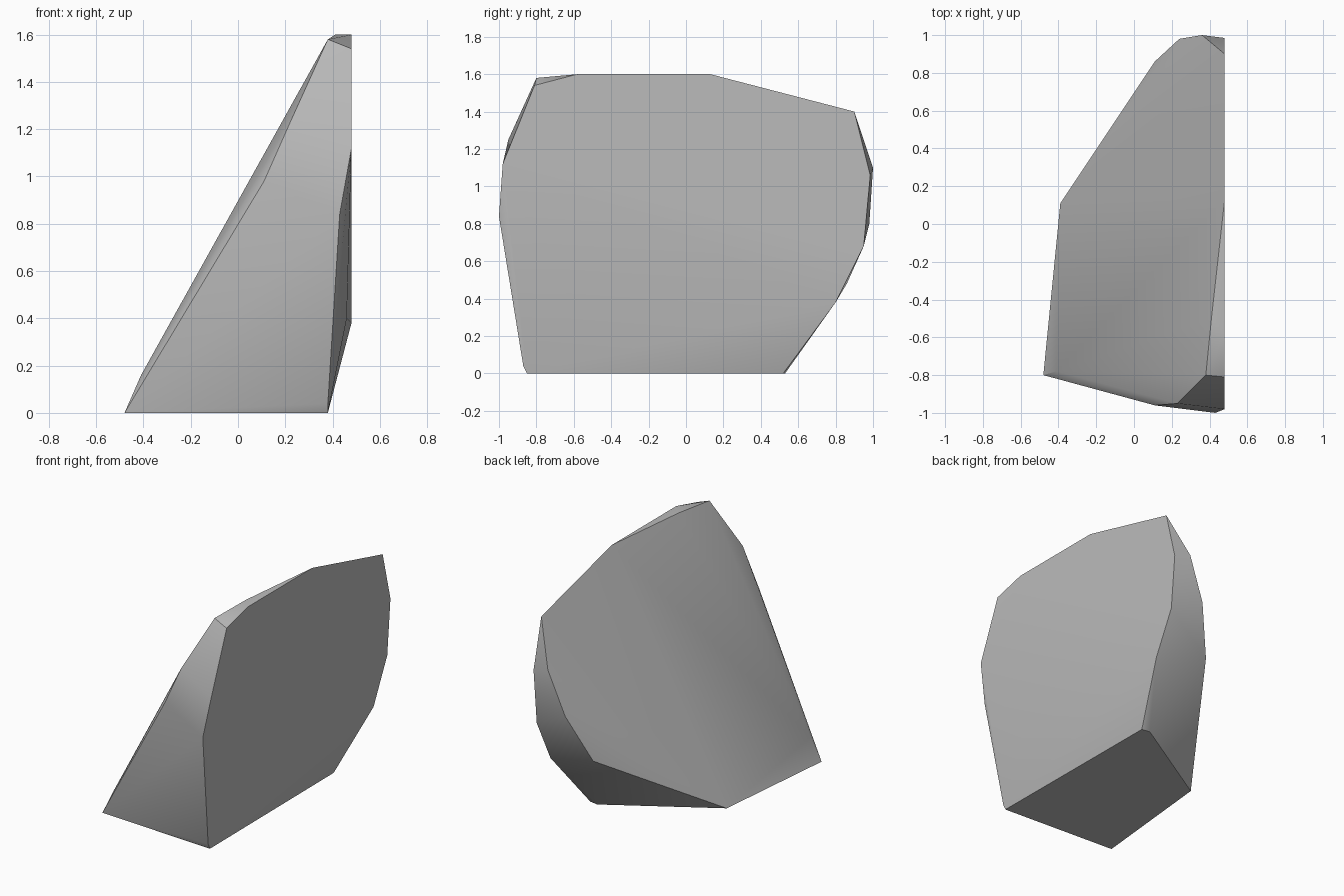
import bpy, bmesh, math

cube = bpy.data.objects.get("Cube")
if cube:
    bpy.data.objects.remove(cube, do_unlink=True)

# Stone colour
stone = bpy.data.materials.new("stone grey")
stone.use_nodes = True
grey = (0.5, 0.5, 0.5, 1)
stone.diffuse_color = grey
stone.node_tree.nodes["Principled BSDF"].inputs["Base Color"].default_value = grey

# Footprint
base = [(-.48, -.8, 0), (-.39, .11, 0), (.31, .53, 0), (.37, .52, 0), (.38, -.85, 0)]
# Front corner, and ridge where the sloping side meets the front
front_ridge = [(.38, -.87, .04), (-.41, -.78, .16), (.11, -.96, .98), (.23, -.95, 1.25)]
# Ridge where the sloping side meets the back
back_ridge = [(.11, .86, .48), (.24, .98, .8), (.36, 1, 1.1)]
# Outline of the steep side
steep_side = [(.43, -1, .84), (.48, -.98, 1.12), (.48, -.81, 1.54), (.48, .9, 1.4),
              (.48, .985, 1.06), (.48, .95, .68), (.48, .8, .38), (.46, -.6, .4)]
# Crest
crest = [(.38, -.8, 1.58), (.41, -.5, 1.6), (.48, -.58, 1.6), (.48, .13, 1.6)]

# Boulder wrapped around these corners
bm = bmesh.new()
for corner in base + front_ridge + back_ridge + steep_side + crest:
    bm.verts.new(corner)
hull = bmesh.ops.convex_hull(bm, input=bm.verts[:])
loose = [v for v in bm.verts if not v.link_faces]
bmesh.ops.delete(bm, geom=loose, context='VERTS')
bmesh.ops.dissolve_limit(bm, angle_limit=math.radians(1), verts=bm.verts[:], edges=bm.edges[:])
bmesh.ops.recalc_face_normals(bm, faces=bm.faces[:])

mesh = bpy.data.meshes.new("boulder")
bm.to_mesh(mesh)
bm.free()
mesh.materials.append(stone)
boulder = bpy.data.objects.new("boulder", mesh)
bpy.context.collection.objects.link(boulder)

# Soft shading with the hard ridges kept
bpy.context.view_layer.objects.active = boulder
boulder.select_set(True)
bpy.ops.object.shade_smooth_by_angle(angle=math.radians(30))
